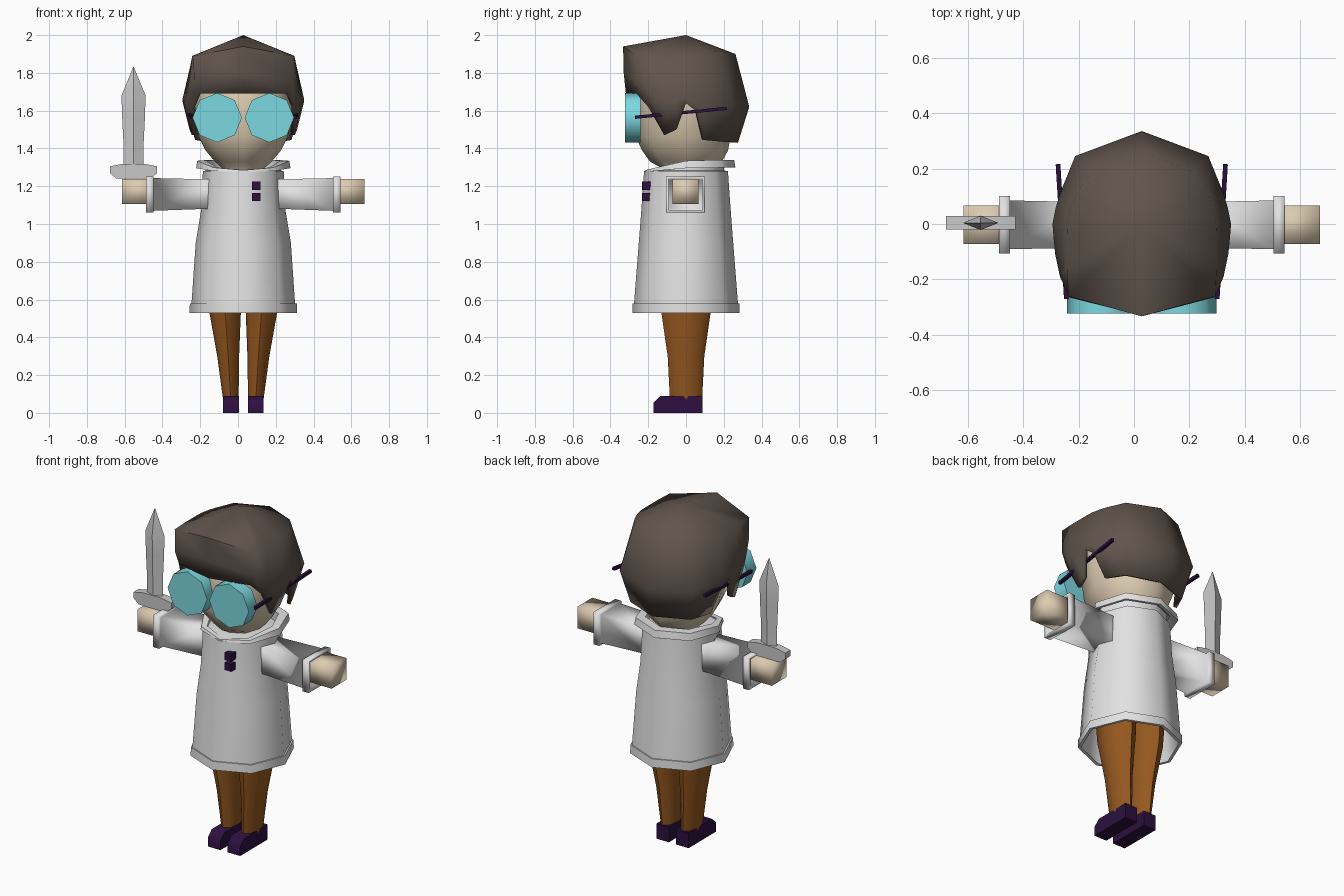
import bpy, bmesh, math
from mathutils import Vector

if "Cube" in bpy.data.objects:
    bpy.data.objects.remove(bpy.data.objects["Cube"])

CX = 0.028  # body centre line (the sword shifts the overall bounds)


def mat(name, rgb):
    m = bpy.data.materials.new(name)
    m.diffuse_color = (*rgb, 1)
    m.use_nodes = True
    m.node_tree.nodes["Principled BSDF"].inputs["Base Color"].default_value = m.diffuse_color
    return m


WHITE = mat("coat white", (0.76, 0.76, 0.76))
SKIN = mat("skin", (0.72, 0.60, 0.44))
HAIR = mat("dark brown hair", (0.118, 0.09, 0.073))
BROWN = mat("trouser brown", (0.30, 0.098, 0.014))
PURPLE = mat("dark purple", (0.026, 0.005, 0.05))
GLASS = mat("lens turquoise", (0.20, 0.69, 0.75))
STEEL = mat("steel grey", (0.58, 0.58, 0.58))


def finish(name, bm, material, angle=35):
    bmesh.ops.recalc_face_normals(bm, faces=bm.faces[:])
    me = bpy.data.meshes.new(name)
    bm.to_mesh(me)
    bm.free()
    me.materials.append(material)
    me.shade_smooth()
    me.set_sharp_from_angle(angle=math.radians(angle))
    ob = bpy.data.objects.new(name, me)
    bpy.context.collection.objects.link(ob)
    return ob


def skin_rings(name, rings, material, caps=(True, True), angle=50):
    """Join closed rings of points with quads."""
    bm = bmesh.new()
    vs = [[bm.verts.new(p) for p in r] for r in rings]
    n = len(vs[0])
    for a, b in zip(vs, vs[1:]):
        for i in range(n):
            j = (i + 1) % n
            bm.faces.new((a[i], a[j], b[j], b[i]))
    if caps[0]:
        bm.faces.new(vs[0])
    if caps[1]:
        bm.faces.new(vs[-1])
    return finish(name, bm, material, angle)


def ring(z, rx, ry, cx=CX, cy=0.0, n=8):
    """Horizontal polygon with corners on the axes."""
    return [(cx + rx * math.cos(2 * math.pi * i / n),
             cy + ry * math.sin(2 * math.pi * i / n), z) for i in range(n)]


def box_ring(x, hy, z0, z1, cy=-0.003):
    return [(x, cy - hy, z0), (x, cy + hy, z0), (x, cy + hy, z1), (x, cy - hy, z1)]


def rod(name, a, b, r, n, material, angle=40, phase=0.0):
    a, b = Vector(a), Vector(b)
    q = (b - a).to_track_quat('Z', 'Y')
    circle = [q @ Vector((r * math.cos(phase + 2 * math.pi * i / n),
                          r * math.sin(phase + 2 * math.pi * i / n), 0)) for i in range(n)]
    return skin_rings(name, [[a + c for c in circle], [b + c for c in circle]], material, angle=angle)


# Coat: hollow skirt, hem band, body and closed shoulders
coat = [(0.75, .235, .235), (0.53, .268, .265), (0.53, .285, .284), (0.58, .283, .282),
        (0.58, .274, .275), (0.90, .252, .25), (1.08, .222, .236), (1.28, .214, .222),
        (1.29, .16, .16)]
skin_rings("coat", [ring(*c) for c in coat], WHITE)

# Collar: stands up at the back, folds outwards, low at the front
K = [0.9, 1, 1, 1, 0.9, 0.25, 0.0, 0.25]  # height factor per corner
collar = []
for r0, r1, z0, z1 in [(.20, .20, 1.27, 1.27), (.19, .20, 1.285, 1.34),
                       (.215, .255, 1.285, 1.34), (.22, .262, 1.275, 1.298),
                       (.212, .245, 1.275, 1.298), (.195, .215, 1.275, 1.325)]:
    pts = []
    for i, k in enumerate(K):
        a = math.pi * i / 4
        r = r0 + (r1 - r0) * k * (0.8 if i in (0, 4) else 1)
        pts.append((CX + r * math.cos(a), r * math.sin(a), z0 + (z1 - z0) * k))
    collar.append(pts)
skin_rings("collar", collar, WHITE, caps=(False, False))

# Coat buttons
for i, z in enumerate((1.203, 1.143)):
    rod(f"button_{i + 1}", (0.096, -0.233, z), (0.096, -0.18, z), 0.031, 4, PURPLE, phase=math.pi / 4)

# Head and neck
head = [(1.20, .11, .11, 0), (1.285, .10, .12, 0.01), (1.33, .15, .19, 0), (1.39, .20, .228, -.005),
        (1.46, .235, .25, -.015), (1.60, .262, .258, -.01), (1.75, .255, .25, -.01), (1.86, .19, .18, 0)]
skin_rings("head", [ring(z, rx, ry, CX, cy) for z, rx, ry, cy in head], SKIN, angle=80)

# Hair: columns (upper, middle, lower point) from forehead to nape, mirrored
half = [
    [(0, -.333, 1.94), (0, -.33, 1.80), (0, -.318, 1.69)],
    [(.265, -.26, 1.89), (.26, -.265, 1.76), (.235, -.262, 1.69)],
    [(.27, -.16, 1.89), (.295, -.19, 1.70), (.272, -.20, 1.62)],
    [(.27, -.10, 1.89), (.312, -.11, 1.65), (.272, -.115, 1.47)],
    [(.27, -.05, 1.89), (.318, -.05, 1.65), (.285, -.05, 1.50)],
    [(.268, 0, 1.89), (.322, 0, 1.66), (.32, 0, 1.64)],
    [(.255, .06, 1.89), (.31, .06, 1.65), (.30, .05, 1.60)],
    [(.24, .10, 1.89), (.295, .11, 1.63), (.255, .09, 1.445)],
    [(.185, .185, 1.90), (.24, .245, 1.63), (.20, .20, 1.435)],
    [(0, .262, 1.90), (0, .335, 1.62), (0, .275, 1.43)],
]
cols = half + [[(-x, y, z) for x, y, z in c] for c in half[-2:0:-1]]
bm = bmesh.new()
grid = [[bm.verts.new((CX + x, y, z)) for x, y, z in c] for c in cols]
apex = bm.verts.new((CX, 0, 2.0))
for a, b in zip(grid, grid[1:] + grid[:1]):
    bm.faces.new((apex, a[0], b[0]))
    for k in range(2):
        bm.faces.new((a[k], a[k + 1], b[k + 1], b[k]))
hair = finish("hair", bm, HAIR, 70)
sol = hair.modifiers.new("thickness", 'SOLIDIFY')
sol.thickness = 0.02
sol.offset = -1

# Sword: bevelled crossguard and diamond blade
SX = -0.553
prof = [(-.125, 1.305), (-.125, 1.27), (-.09, 1.24), (.09, 1.24), (.125, 1.27),
        (.125, 1.305), (.06, 1.318), (-.06, 1.318)]
skin_rings("sword_guard", [[(SX + x, y, z) for x, z in prof] for y in (-.02, .028)], STEEL, angle=30)
blade = [(1.30, .052, .02), (1.40, .052, .02), (1.56, .06, .024), (1.68, .064, .026), (1.83, .002, .002)]
skin_rings("sword_blade", [ring(z, a, b, SX, .004, 4) for z, a, b in blade], STEEL, angle=30)

# Paired parts
for side, s in (("left", -1), ("right", 1)):
    # Sleeve with a raised, hollow cuff
    sleeve = [(.14, .08, 1.075, 1.24), (.20, .082, 1.08, 1.237), (.475, .088, 1.07, 1.243),
              (.475, .104, 1.06, 1.25), (.515, .104, 1.06, 1.252), (.515, .09, 1.073, 1.24),
              (.465, .084, 1.08, 1.235)]
    skin_rings(f"{side}_sleeve", [box_ring(CX + s * x, h, a, b) for x, h, a, b in sleeve], WHITE, angle=100)
    # Hand
    skin_rings(f"{side}_hand", [box_ring(CX + s * x, .069, 1.107, 1.238) for x in (.45, .643)], SKIN, angle=100)
    # Trouser leg
    leg = [(.74, .10, .095, .14), (.53, .096, .083, .13), (.30, .08, .058, .097), (.07, .066, .041, .085)]
    skin_rings(f"{side}_trouser_leg", [ring(z, rx, ry, CX + s * x) for z, x, rx, ry in leg], BROWN, angle=60)
    # Shoe
    shoe = [(-.172, 0), (-.172, .055), (-.135, .09), (.088, .09), (.088, 0)]
    skin_rings(f"{side}_shoe", [[(CX + s * x, y, z) for y, z in shoe] for x in (.024, .107)], PURPLE)
    # Glasses lens and temple bar
    lx = CX + s * 0.138
    rod(f"{side}_lens", (lx, -.322, 1.563), (lx, -.24, 1.563), .131, 8, GLASS, angle=50)
    rod(f"{side}_temple", (CX + s * .272, -.27, 1.565), (CX + s * .302, .215, 1.612), .012, 4, PURPLE,
        phase=math.pi / 4)
